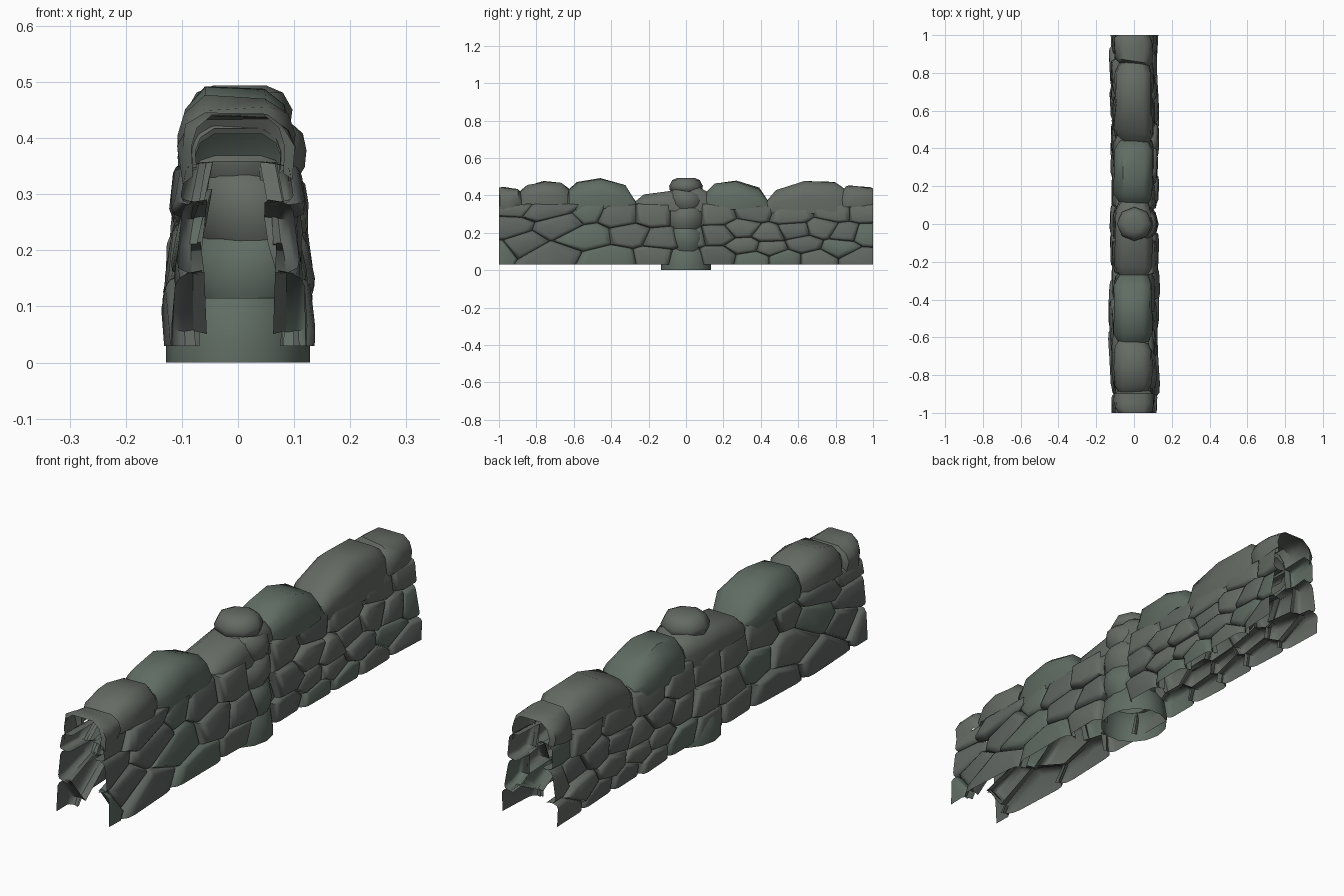
import bpy, bmesh, math, random
from mathutils import Vector

if "Cube" in bpy.data.objects:
    bpy.data.objects.remove(bpy.data.objects["Cube"])


def material(name, col):
    m = bpy.data.materials.new(name)
    m.diffuse_color = (*col, 1)
    m.use_nodes = True
    m.node_tree.nodes["Principled BSDF"].inputs["Base Color"].default_value = m.diffuse_color
    return m


STONES = [material("stone_grey", (0.13, 0.145, 0.127)),
          material("stone_dark", (0.115, 0.13, 0.12)),
          material("stone_moss", (0.115, 0.15, 0.125))]


def finish(bm, name, mats, angle=35):
    me = bpy.data.meshes.new(name)
    bm.to_mesh(me)
    bm.free()
    ob = bpy.data.objects.new(name, me)
    bpy.context.collection.objects.link(ob)
    for m in mats:
        me.materials.append(m)
    bpy.ops.object.select_all(action='DESELECT')
    ob.select_set(True)
    bpy.context.view_layer.objects.active = ob
    bpy.ops.object.shade_smooth_by_angle(angle=math.radians(angle))
    return ob


def bridge(bm, rings, closed=True, mat=0):
    n = len(rings[0])
    for a, b in zip(rings, rings[1:]):
        for i in range(n if closed else n - 1):
            j = (i + 1) % n
            bm.faces.new((a[i], a[j], b[j], b[i])).material_index = mat


# Side stones: cells around seed points (y, z)
SEEDS = [(-.94, .34), (-.96, .23), (-.97, .09), (-.85, .14), (-.7, .24), (-.82, .33),
         (-.58, .31), (-.52, .18), (-.66, .07), (-.38, .06), (-.36, .29), (-.29, .19),
         (-.17, .07), (-.17, .29), (-.13, .17), (0, .29), (.02, .18), (0, .06),
         (.17, .29), (.17, .19), (.17, .07), (.3, .22), (.32, .13), (.36, .06),
         (.36, .31), (.44, .19), (.45, .12), (.53, .06), (.56, .29), (.58, .21),
         (.63, .14), (.73, .22), (.7, .06), (.8, .31), (.85, .2), (.82, .12),
         (.95, .31), (.97, .19), (.93, .06)]
STRETCH = 1.9


def clip(poly, p, n):
    out = []
    for i, a in enumerate(poly):
        b = poly[(i + 1) % len(poly)]
        da, db = (a - p).dot(n), (b - p).dot(n)
        if da <= 0:
            out.append(a)
        if da * db < 0:
            out.append(a.lerp(b, da / (da - db)))
    return out


def cells():
    pts = [Vector((y / STRETCH, z)) for y, z in SEEDS]
    e = 1 / STRETCH
    for p in pts:
        poly = [Vector(c) for c in ((-e, .03), (e, .03), (e, .355), (-e, .355))]
        for q in pts:
            if q is not p:
                poly = clip(poly, (p + q) / 2, q - p)
        res = []
        for v in poly:
            y, z = v.x * STRETCH, v.y
            # lean the stones near the front end
            lean = .9 * max(0, 1 - abs(y + .7) / .3)
            w = Vector((y + lean * (z - .2), z))
            if all((w - r).length > .008 for r in res):
                res.append(w)
        if len(res) > 2:
            yield res


def side_wall(name, side, seed):
    rnd = random.Random(seed)
    bm = bmesh.new()
    for poly in cells():
        c = sum(poly, Vector((0, 0))) / len(poly)
        out, ty, tz = rnd.uniform(-.008, .012), rnd.uniform(-.06, .06), rnd.uniform(-.12, .08)
        if side > 0 and abs(c.x) < .1:
            out = -.022
        if abs(c.x) > .85:
            out -= .008
        rings = []
        for scale, depth in ((1.05, .042), (.99, .02), (.88, .005), (.68, 0)):
            ring = []
            for p in poly:
                q = c + (p - c) * scale
                # stones stay cut open along the ends and the bottom
                y = p.x if abs(p.x) > .998 else max(-1, min(1, q.x))
                z = .03 if p.y < .031 else max(.03, q.y)
                x = (.124 - .11 * max(0, z - .13) - .1 * max(0, .1 - z) + out - depth
                     + ty * (y - c.x) + tz * (z - c.y))
                ring.append(bm.verts.new((side * min(x, .14), y, z)))
            rings.append(ring)
        mat = rnd.choice((0, 0, 1, 1, 2))
        bridge(bm, rings, mat=mat)
        bm.faces.new(rings[-1]).material_index = mat
    cut = [f for f in bm.faces if all(abs(v.co.y) > .998 for v in f.verts)
           or all(v.co.z < .0305 for v in f.verts)]
    bmesh.ops.delete(bm, geom=cut, context='FACES')
    if side < 0:
        bmesh.ops.reverse_faces(bm, faces=bm.faces[:])
    finish(bm, name, STONES, 55)


side_wall("right_side_stones", 1, 4)
side_wall("left_side_stones", -1, 9)

# Cap stones: arched shells lofted along y (start, end, top heights, bottom)
CAPS = [(-1, -.88, (.445, .445, .44, .435, .41), .335),
        (-.89, -.62, (.42, .455, .48, .465, .43), .34),
        (-.63, -.27, (.43, .475, .495, .455, .37), .33),
        (-.28, .12, (.36, .405, .43, .45, .42), .32),
        (.11, .44, (.42, .47, .48, .44, .37), .33),
        (.43, .86, (.36, .43, .485, .475, .43), .305),
        (.84, 1, (.42, .455, .45, .445, .44), .335)]
ARCH = ((.97, 0), (1, .45), (.88, .76), (.55, .97))
rnd = random.Random(3)
for k, (y0, y1, tops, b) in enumerate(CAPS):
    bm = bmesh.new()
    rings = []
    s0, s1 = rnd.uniform(-.25, .25), rnd.uniform(-.25, .25)
    for f, t in zip((0, .14, .48, .85, 1), tops):
        yc = y0 + (y1 - y0) * f
        end = abs(yc) > .99
        w = .083 if end else .076 if f in (0, 1) else .1
        prof = [(-x, h) for x, h in ARCH] + [(x, h) for x, h in reversed(ARCH)]
        ring = []
        for x, h in prof:
            x = x * w + (rnd.uniform(-.006, .006) - .003 if 0 < f < 1 else 0)
            y = yc + (0 if end else x * (s0 * (1 - f) + s1 * f))
            z = b + h * (t - b) + (rnd.uniform(-.006, .006) if 0 < f < 1 else 0)
            if h == 0:
                z += rnd.uniform(-.012, .012)
            ring.append(bm.verts.new((x, max(-1, min(1, y)), z)))
        rings.append(ring)
    bridge(bm, rings, closed=False)
    bm.normal_update()
    if sum(f.normal.z for f in bm.faces) < 0:
        bmesh.ops.reverse_faces(bm, faces=bm.faces[:])
    finish(bm, f"cap_stone_{k + 1}", [STONES[2 if k in (2, 4) else 0]], 45)

# Central pillar of stacked rounded stones
PILLAR = [("pillar_base", 0, .115, 0, .128, .138, 2),
          ("pillar_stone_2", .10, .228, .022, .108, .105, 2),
          ("pillar_stone_3", .215, .335, .022, .104, .108, 0),
          ("pillar_stone_4", .325, .425, .018, .104, .098, 0),
          ("pillar_top", .408, .494, .003, .094, .09, 0)]
for name, z0, z1, cx, rx, ry, mat in PILLAR:
    base, top = z0 == 0, name == "pillar_top"
    if base:
        prof = ((1, 0), (1, .28), (.93, .8), (.8, 1))
    elif top:
        prof = ((.75, 0), (.97, .25), (1, .5), (.82, .85), (.5, 1))
    else:
        prof = ((.82, 0), (.97, .25), (1, .55), (.94, .85), (.78, 1))
    n = 8 if top else 14
    bm = bmesh.new()
    rings = []
    for s, h in prof:
        rings.append([bm.verts.new((cx + s * rx * math.cos(a), s * ry * math.sin(a),
                                    z0 + h * (z1 - z0)
                                    + (0 if base or top else .006 * math.sin(a * 2 + z0 * 30))))
                      for a in (2 * math.pi * i / n for i in range(n))])
    bridge(bm, rings)
    if top:
        bm.faces.new(rings[-1])
    finish(bm, name, [STONES[mat]], 45)
